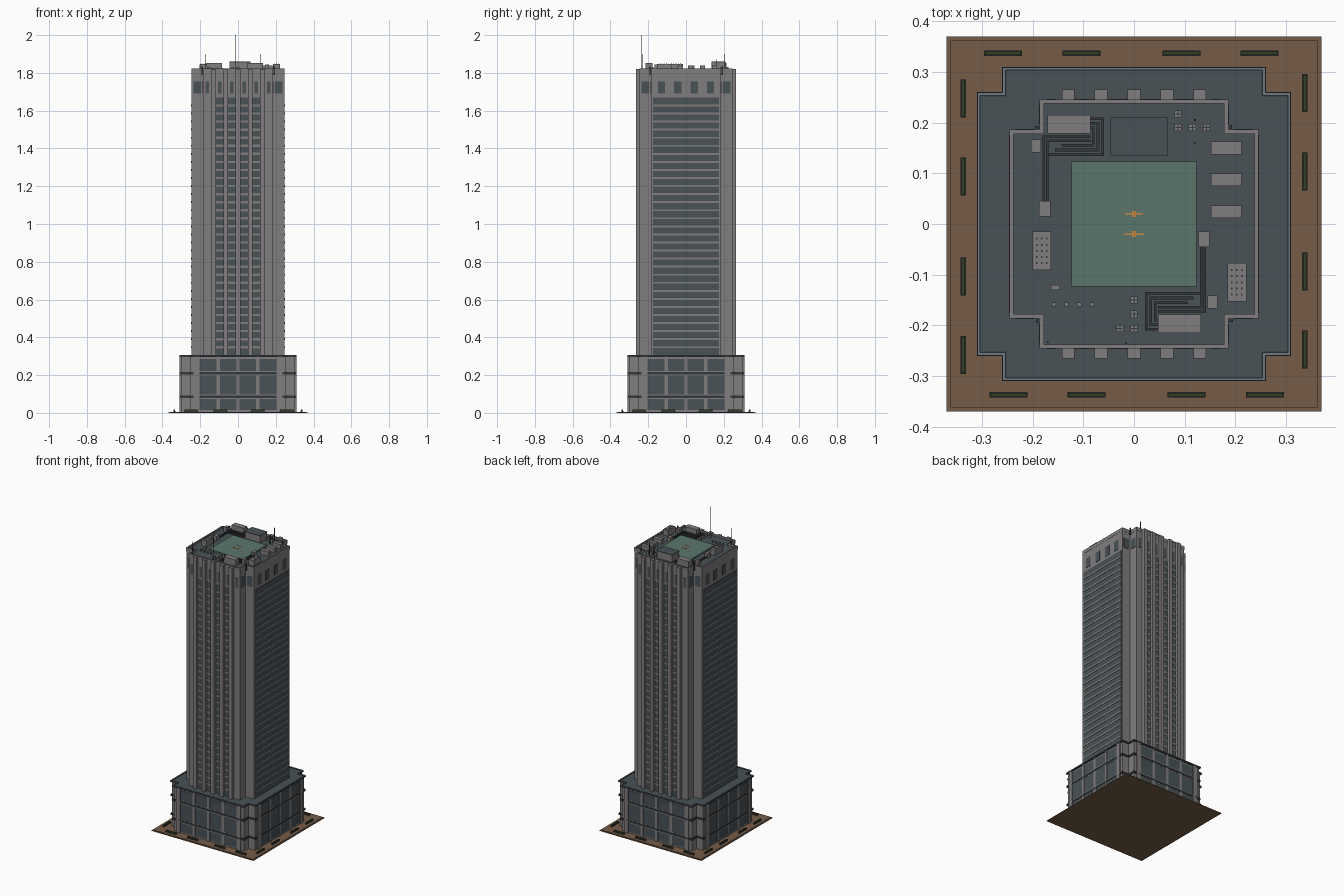
import bpy, bmesh, math

if "Cube" in bpy.data.objects:
    bpy.data.objects.remove(bpy.data.objects["Cube"])


def mat(name, r, g, b):
    m = bpy.data.materials.new(name)
    m.diffuse_color = (r, g, b, 1)
    m.use_nodes = True
    m.node_tree.nodes["Principled BSDF"].inputs["Base Color"].default_value = m.diffuse_color
    return m


STONE = mat("warm_grey_stone", 0.22, 0.205, 0.21)
GLASS = mat("slate_glass", 0.066, 0.085, 0.093)
TRIM = mat("charcoal_trim", 0.035, 0.04, 0.045)
PAVING = mat("brown_paving", 0.18, 0.108, 0.065)
HEDGE = mat("hedge_green", 0.033, 0.05, 0.016)
PAD = mat("helipad_green", 0.105, 0.18, 0.148)
ORANGE = mat("orange_marking", 0.6, 0.25, 0.05)
COPING = mat("blue_grey_coping", 0.16, 0.19, 0.22)


def finish(bm, name, m):
    bmesh.ops.recalc_face_normals(bm, faces=bm.faces)
    me = bpy.data.meshes.new(name)
    bm.to_mesh(me)
    bm.free()
    me.materials.append(m)
    ob = bpy.data.objects.new(name, me)
    bpy.context.collection.objects.link(ob)
    return ob


def boxes(name, m, items):
    """Each item: x, y, width, depth, z0, z1."""
    bm = bmesh.new()
    for x, y, w, d, z0, z1 in items:
        vs = bmesh.ops.create_cube(bm, size=1)["verts"]
        for v in vs:
            v.co = (x + v.co.x * w, y + v.co.y * d, (z0 + z1) / 2 + v.co.z * (z1 - z0))
    return finish(bm, name, m)


def plus_outline(a, b):
    q = [(a, -b), (a, b), (b, b)]
    pts = []
    for i in range(4):
        c, s = [(1, 0), (0, 1), (-1, 0), (0, -1)][i]
        pts += [(x * c - y * s, x * s + y * c) for x, y in q]
    return pts


def plus_prism(name, m, a, b, z0, z1, wall=None):
    """Notched-corner block, or a hollow ring when a wall width is given."""
    bm = bmesh.new()
    out = plus_outline(a, b)
    n = len(out)
    loops = [[bm.verts.new((x, y, z)) for x, y in out] for z in (z0, z1)]
    if wall:
        inn = plus_outline(a - wall, b - wall)
        loops += [[bm.verts.new((x, y, z)) for x, y in inn] for z in (z1, z0)]
        loops.append(loops[0])
    else:
        bm.faces.new(loops[0])
        bm.faces.new(loops[1])
    for p, q in zip(loops, loops[1:]):
        for i in range(n):
            j = (i + 1) % n
            bm.faces.new((p[i], p[j], q[j], q[i]))
    return finish(bm, name, m)


def turned(items, steps=(0, 1, 2, 3)):
    """Copy boxes around the centre in quarter turns."""
    res = []
    for x, y, w, d, z0, z1 in items:
        for k in steps:
            X, Y = [(x, y), (-y, x), (-x, -y), (y, -x)][k]
            res.append((X, Y, d, w, z0, z1) if k % 2 else (X, Y, w, d, z0, z1))
    return res


# Plaza and hedges
boxes("plaza", PAVING, [(0, 0, .74, .74, 0, .003), (0, 0, .724, .724, .003, .006)])
hx = (-.248, -.094, .104, .258)
boxes("planter_edges", TRIM, turned([(x, -.337, .075, .011, .006, .011) for x in hx]))
boxes("hedges", HEDGE, turned([(x, -.337, .071, .007, .006, .017) for x in hx]))

# Podium: walls, glazing, mullions, bands, roof
plus_prism("podium_walls", STONE, .302, .254, .006, .3)
boxes("podium_glazing", GLASS, turned([(0, -.302, .41, .006, .015, .285)]))
boxes("podium_mullions", STONE, turned(
    [(x, -.303, .017, .01, .006, .3) for x in (-.105, 0, .105)]
    + [(x, -.303, .03, .012, .006, .3) for x in (-.22, .22)]
    + [(0, -.302, .42, .008, z - .012, z + .012) for z in (.085, .21)]))
for i, z in enumerate((.085, .21)):
    plus_prism(f"podium_band_{i + 1}", TRIM, .309, .259, z - .006, z + .006, .008)
plus_prism("podium_cornice", TRIM, .31, .26, .296, .304, .008)
plus_prism("podium_roof", GLASS, .303, .255, .299, .302)
plus_prism("podium_coping", COPING, .309, .259, .304, .307, .005)

# Tower shaft and parapet
plus_prism("tower_shaft", STONE, .245, .185, .3, 1.808)
plus_prism("tower_roof", GLASS, .24, .18, 1.808, 1.811)
plus_prism("tower_parapet", STONE, .246, .186, 1.80, 1.823, .008)
px = [i * .065 for i in range(-2, 3)]
boxes("pilasters", STONE, turned([(x, -.254, .025, .022, .302, 1.82) for x in px], (0, 2)))

# Floor-by-floor windows
Z0, Z1, FLOORS = .305, 1.67, 32
step = (Z1 - Z0) / FLOORS
gaps = [(i + .5) * .065 for i in range(-2, 2)]
boxes("front_window_strips", GLASS, turned(
    [(x, -.245, .04, .004, Z0, Z1) for x in gaps], (0, 2)))
boxes("side_window_walls", GLASS, turned([(0, -.245, .35, .004, Z0, Z1)], (1, 3)))
spandrels = []
for f in range(1, FLOORS):
    z = Z0 + f * step
    spandrels += turned([(x, -.246, .04, .005, z - .006, z + .006) for x in gaps], (0, 2))
    spandrels += turned([(0, -.246, .35, .006, z - .005, z + .005)], (1, 3))
boxes("floor_spandrels", STONE, spandrels)

# Tall windows of the crown level
top = [(x, -.245, .019, .004, 1.69, 1.755) for x in
       [s * v for s in (-1, 1) for v in (.0325, .0975, .1625)]]
side = [(x, -.245, .038, .004, 1.69, 1.755) for x in (-.13, -.044, .044, .13)]
notch = [(x, -.185, .038, .004, 1.69, 1.755) for x in (-.216, .216)]
boxes("crown_windows", GLASS, turned(top, (0, 2)) + turned(side, (1, 3)) + turned(notch))

# Helipad with markings
boxes("helipad", PAD, [(0, 0, .246, .246, 1.811, 1.82)])
boxes("helipad_markings", ORANGE, [
    (0, .02, .036, .003, 1.82, 1.822), (0, -.02, .04, .003, 1.82, 1.822),
    (0, .02, .008, .012, 1.82, 1.822), (0, -.02, .008, .012, 1.82, 1.822)])

# Rooftop plant
R = 1.811


def opposite(items):
    return items + [(-.038 - x, -y, w, d, a, b) for x, y, w, d, a, b in items]


units = opposite([(-.128, .197, .085, .037, R, 1.852),
                  (-.193, .154, .02, .025, R, 1.845),
                  (-.176, .03, .022, .03, R, 1.84)])
units += [(-.182, -.053, .037, .076, R, 1.848), (.203, -.115, .037, .076, R, 1.848)]
units += [(.182, y, .06, .025, R, 1.84) for y in (.15, .087, .024)]
units += [(-.155, -.125, .018, .01, R, 1.83)]
units += [(-.158 + i * .025, -.159, .008, .008, R, 1.825) for i in range(4)]
boxes("plant_units", STONE, units)
boxes("stair_penthouse", STONE, [(.01, .172, .11, .074, R, 1.856)])
boxes("penthouse_roof", GLASS, [(.01, .172, .112, .076, 1.856, 1.86)])

# Vent dots on the two chillers
boxes("chiller_vents", TRIM, [(cx + i * .01, cy + j * .012, .003, .004, 1.848, 1.85)
                             for cx, cy in ((-.182, -.053), (.203, -.115))
                             for i in (-1, 0, 1) for j in range(-2, 3)])

# Small fans: box with a dark cross on top
fans = [(.087, .217), (.087, .19), (.115, .19), (.143, .19),
        (0, -.15), (0, -.178), (0, -.206), (-.028, -.206)]
boxes("fan_housings", STONE, [(x, y, .014, .014, R, 1.83) for x, y in fans])
boxes("fan_blades", TRIM, [(x, y, w, d, 1.83, 1.831) for x, y in fans
                           for w, d in ((.011, .002), (.002, .011))])


# Pipe runs, mirrored to the opposite corner
def pipe(pts, t=.005):
    return [((x0 + x1) / 2, (y0 + y1) / 2, abs(x1 - x0) + t, abs(y1 - y0) + t, 1.815, 1.823)
            for (x0, y0), (x1, y1) in zip(pts, pts[1:])]


runs = []
for i in range(3):
    x, y = -.062 - .009 * i, .137 + .009 * i
    runs += pipe([(-.09, .208 - .009 * i), (x, .208 - .009 * i), (x, y), (-.165 + .012 * i, y)])
for i in range(2):
    x, y = -.178 + .007 * i, .172 - .008 * i
    runs += pipe([(x, .04), (x, y), (-.088, y)])
boxes("pipe_runs", TRIM, opposite(runs))

# Masts and corner lamps
masts = [(-.015, -.235, .003, 2.0), (-.17, -.233, .003, 1.9),
         (.12, .205, .004, 1.9), (.12, .16, .003, 1.87)]
boxes("roof_masts", TRIM, [(x, y, t, t, 1.80 if y > -.2 else 1.66, z) if abs(x) < .16 and y > -.2
                           else (x, y, t, t, 1.80, z) for x, y, t, z in masts])
boxes("corner_lamps", TRIM, turned([(.19, .192, .007, .007, 1.79, 1.835)]))
